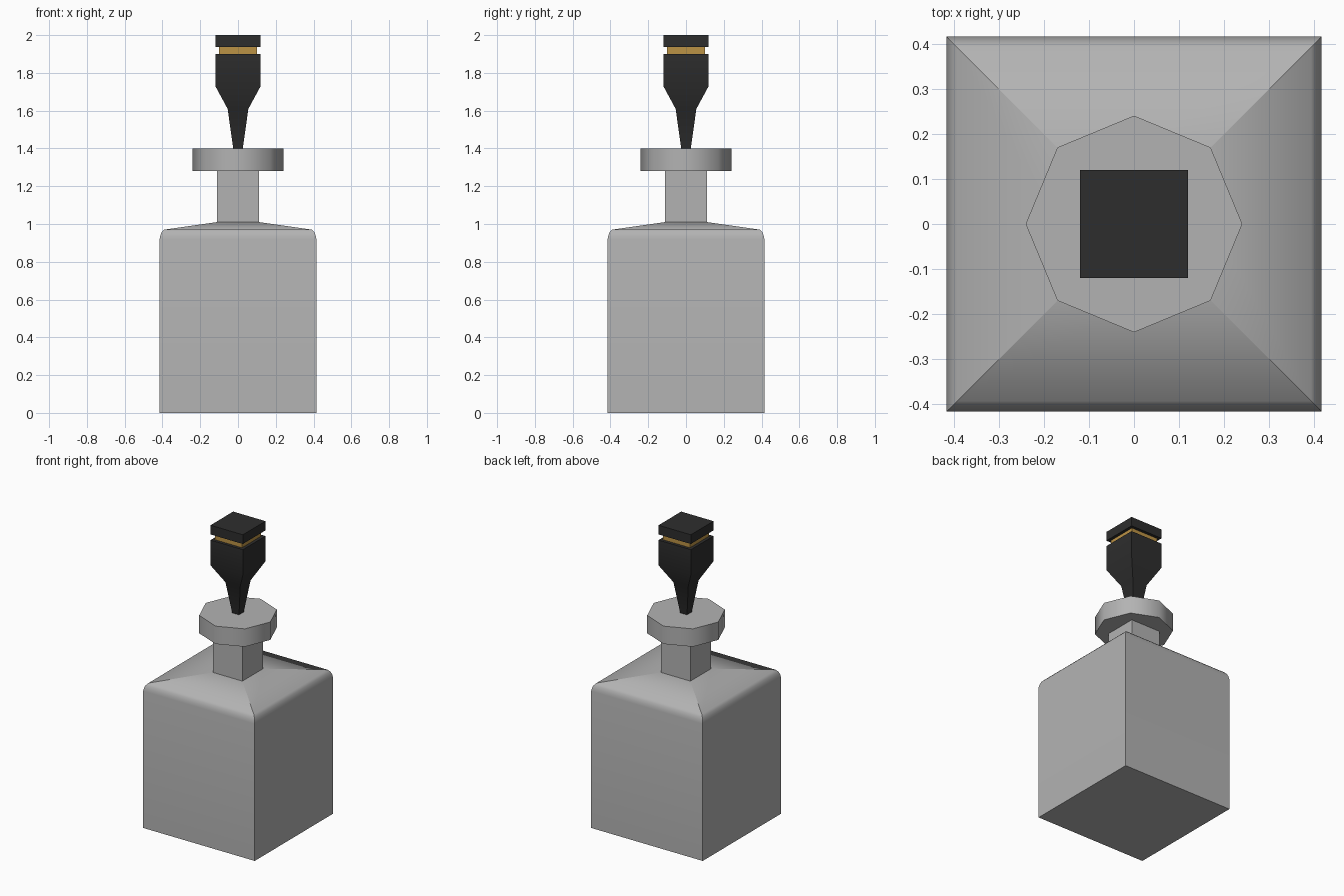
import bpy, bmesh, math

if "Cube" in bpy.data.objects:
    bpy.data.objects.remove(bpy.data.objects["Cube"])


def material(name, rgb):
    m = bpy.data.materials.new(name)
    m.diffuse_color = (*rgb, 1.0)
    m.use_nodes = True
    m.node_tree.nodes["Principled BSDF"].inputs["Base Color"].default_value = m.diffuse_color
    return m


grey = material("smoky grey glass", (0.45, 0.45, 0.45))
black = material("black", (0.027, 0.027, 0.027))
gold = material("gold", (0.50, 0.29, 0.06))


def loft(name, profile, mat, sides=4):
    """Stack of rings from (half width, z); squares get sharp corners."""
    bm = bmesh.new()
    turn = math.pi / 4 if sides == 4 else 0.0
    scale = math.sqrt(2) if sides == 4 else 1.0
    rings = []
    for half, z in profile:
        ring = []
        for i in range(sides):
            a = turn + 2 * math.pi * i / sides
            ring.append(bm.verts.new((half * scale * math.cos(a),
                                      half * scale * math.sin(a), z)))
        rings.append(ring)
    corners = []
    for low, high in zip(rings, rings[1:]):
        for i in range(sides):
            j = (i + 1) % sides
            bm.faces.new((low[i], low[j], high[j], high[i]))
            corners.append(bm.edges.get((low[i], high[i])))
    bm.faces.new(rings[0][::-1])
    bm.faces.new(rings[-1])
    bmesh.ops.recalc_face_normals(bm, faces=bm.faces[:])
    for f in bm.faces:
        f.smooth = True
    for e in bm.edges:
        e.smooth = e.calc_face_angle(0.0) < math.radians(50)
    if sides == 4:
        for e in corners:
            e.smooth = False
    mesh = bpy.data.meshes.new(name)
    bm.to_mesh(mesh)
    bm.free()
    mesh.materials.append(mat)
    ob = bpy.data.objects.new(name, mesh)
    bpy.context.collection.objects.link(ob)
    return ob


# Bottle: straight walls, rounded shoulder edge, shallow sloped top
loft("bottle_body", [(0.415, 0.0), (0.415, 0.92), (0.411, 0.94),
                     (0.404, 0.957), (0.392, 0.97), (0.11, 1.01)], grey)
loft("bottle_neck", [(0.11, 1.005), (0.11, 1.285)], grey)

# Eight-sided lip
loft("bottle_lip", [(0.24, 1.28), (0.24, 1.40)], grey, sides=8)

# Stopper: tapered stem, gold band, square cap
loft("stopper_stem", [(0.025, 1.40), (0.055, 1.61), (0.12, 1.73),
                      (0.12, 1.90)], black)
loft("stopper_band", [(0.10, 1.90), (0.10, 1.94)], gold)
loft("stopper_cap", [(0.12, 1.938), (0.12, 2.0)], black)
